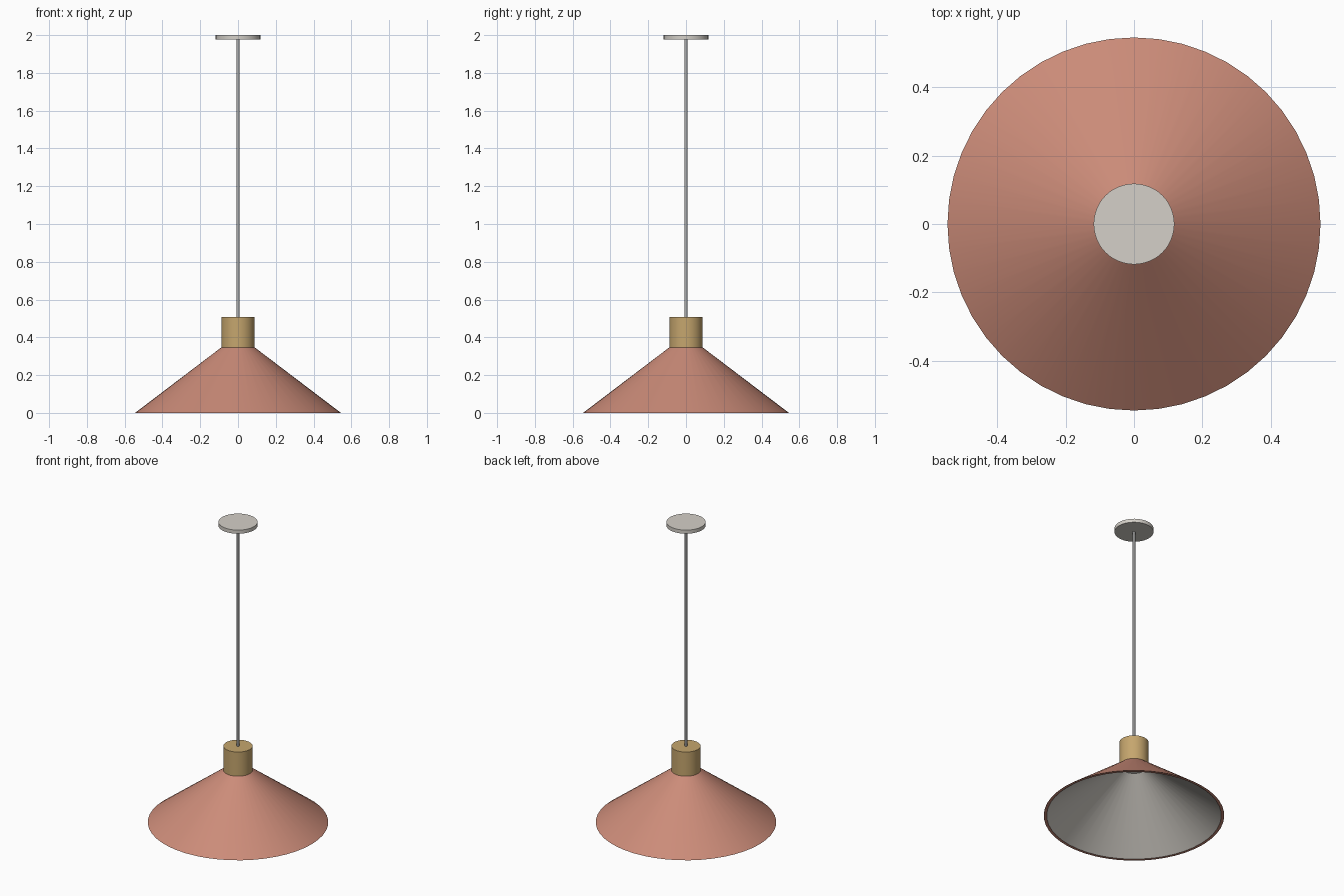
import bpy, bmesh, math

cube = bpy.data.objects.get("Cube")
if cube:
    bpy.data.objects.remove(cube, do_unlink=True)


def material(name, color):
    m = bpy.data.materials.new(name)
    m.use_nodes = True
    m.diffuse_color = (*color, 1)
    m.node_tree.nodes["Principled BSDF"].inputs["Base Color"].default_value = (*color, 1)
    return m


copper = material("dusty copper", (0.60, 0.26, 0.19))
brass = material("brass", (0.56, 0.38, 0.155))
off_white = material("off white", (0.66, 0.63, 0.58))
grey = material("cord grey", (0.42, 0.42, 0.42))


def lathe(name, profile, mat, sides):
    """Spin a (radius, height) profile around the z axis."""
    bm = bmesh.new()
    verts = [bm.verts.new((r, 0, z)) for r, z in profile]
    edges = [bm.edges.new(pair) for pair in zip(verts, verts[1:])]
    bmesh.ops.spin(bm, geom=verts + edges, cent=(0, 0, 0), axis=(0, 0, 1),
                   angle=math.tau, steps=sides, use_merge=True)
    bmesh.ops.remove_doubles(bm, verts=bm.verts, dist=0.0001)
    bmesh.ops.dissolve_degenerate(bm, edges=bm.edges, dist=0.0001)
    bm.normal_update()
    mesh = bpy.data.meshes.new(name)
    bm.to_mesh(mesh)
    bm.free()
    mesh.materials.append(mat)
    obj = bpy.data.objects.new(name, mesh)
    bpy.context.collection.objects.link(obj)
    bpy.ops.object.select_all(action="DESELECT")
    obj.select_set(True)
    bpy.context.view_layer.objects.active = obj
    bpy.ops.object.shade_smooth_by_angle(angle=math.radians(30))
    return obj


def cylinder(name, radius, bottom, top, mat, sides=48):
    return lathe(name, [(0, bottom), (radius, bottom), (radius, top), (0, top)], mat, sides)


# Conical shade: lower rim and outer skin, then the pale lining with its ceiling
lathe("shade", [(0.527, 0), (0.545, 0), (0.088, 0.347), (0, 0.347)], copper, 48)
lathe("shade_lining", [(0, 0.338), (0.078, 0.338), (0.527, 0)], off_white, 48)

# Socket cap, cord and ceiling plate
cylinder("socket_cap", 0.088, 0.345, 0.508, brass)
cylinder("cord", 0.008, 0.5, 1.98, grey, 16)
cylinder("ceiling_plate", 0.118, 1.976, 2.0, off_white)
